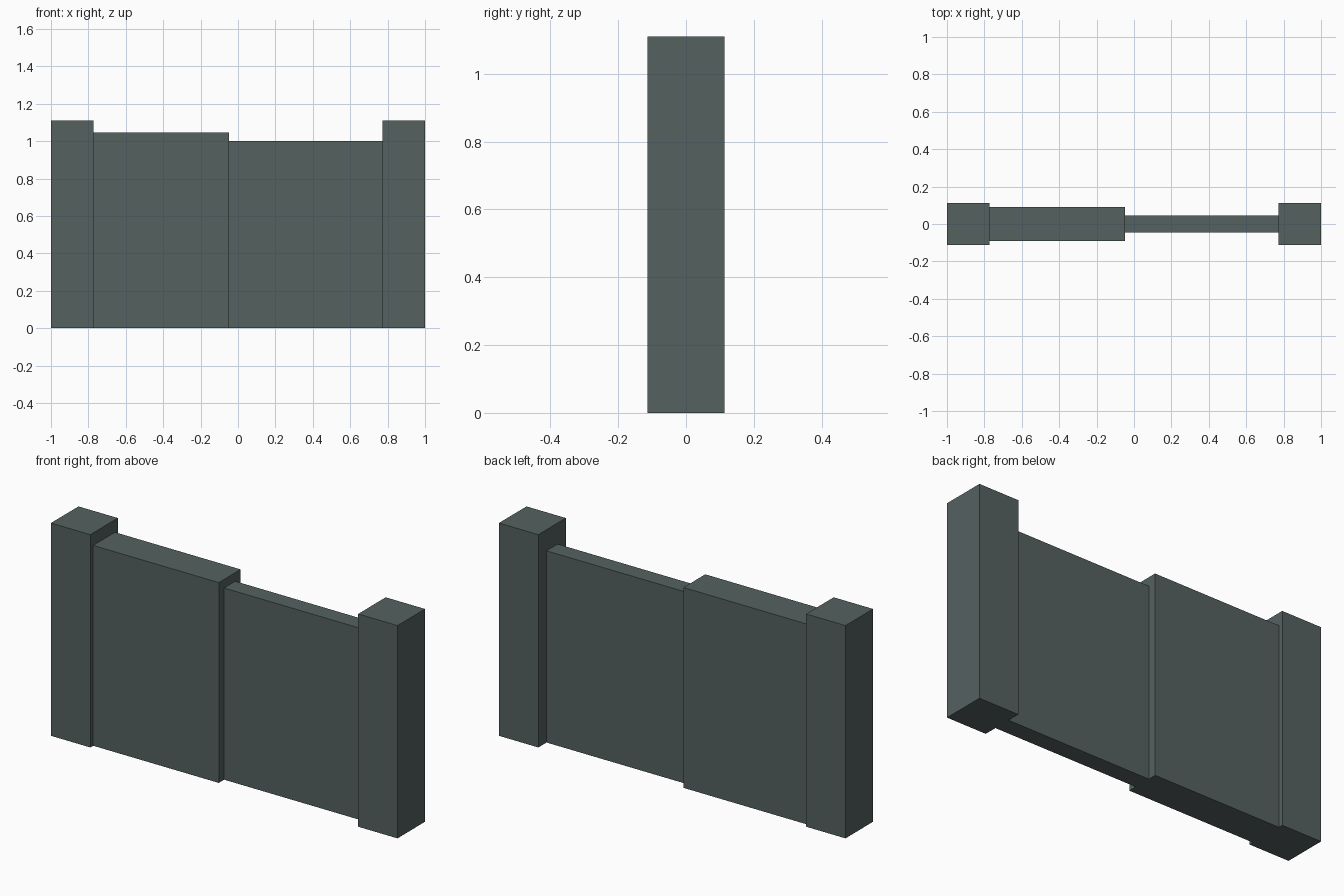
import bpy

default_cube = bpy.data.objects.get("Cube")
if default_cube:
    bpy.data.objects.remove(default_cube, do_unlink=True)

# Single dark grey-green paint
color = (0.09, 0.12, 0.118, 1.0)
paint = bpy.data.materials.new("dark_slate_green")
paint.use_nodes = True
paint.diffuse_color = color
bsdf = next(n for n in paint.node_tree.nodes if n.type == "BSDF_PRINCIPLED")
bsdf.inputs["Base Color"].default_value = color
bsdf.inputs["Roughness"].default_value = 0.8


def block(name, x0, x1, depth, height):
    """Box standing on the ground, centred on y."""
    bpy.ops.mesh.primitive_cube_add(size=1, location=(0, 0, 0))
    obj = bpy.context.object
    obj.name = obj.data.name = name
    for v in obj.data.vertices:
        v.co.x = x1 if v.co.x > 0 else x0
        v.co.y *= depth
        v.co.z = height if v.co.z > 0 else 0
    obj.data.materials.append(paint)
    return obj


POST_INNER = 0.773
PANEL_JOINT = -0.048

# Square end posts
block("right_post", -1, -POST_INNER, 0.227, 1.11)
block("left_post", POST_INNER, 1, 0.227, 1.11)

# Thick outer panel and the thinner, lower panel that slides into it
block("thick_panel", -POST_INNER, PANEL_JOINT, 0.18, 1.045)
block("thin_panel", PANEL_JOINT, POST_INNER, 0.092, 1.0)
